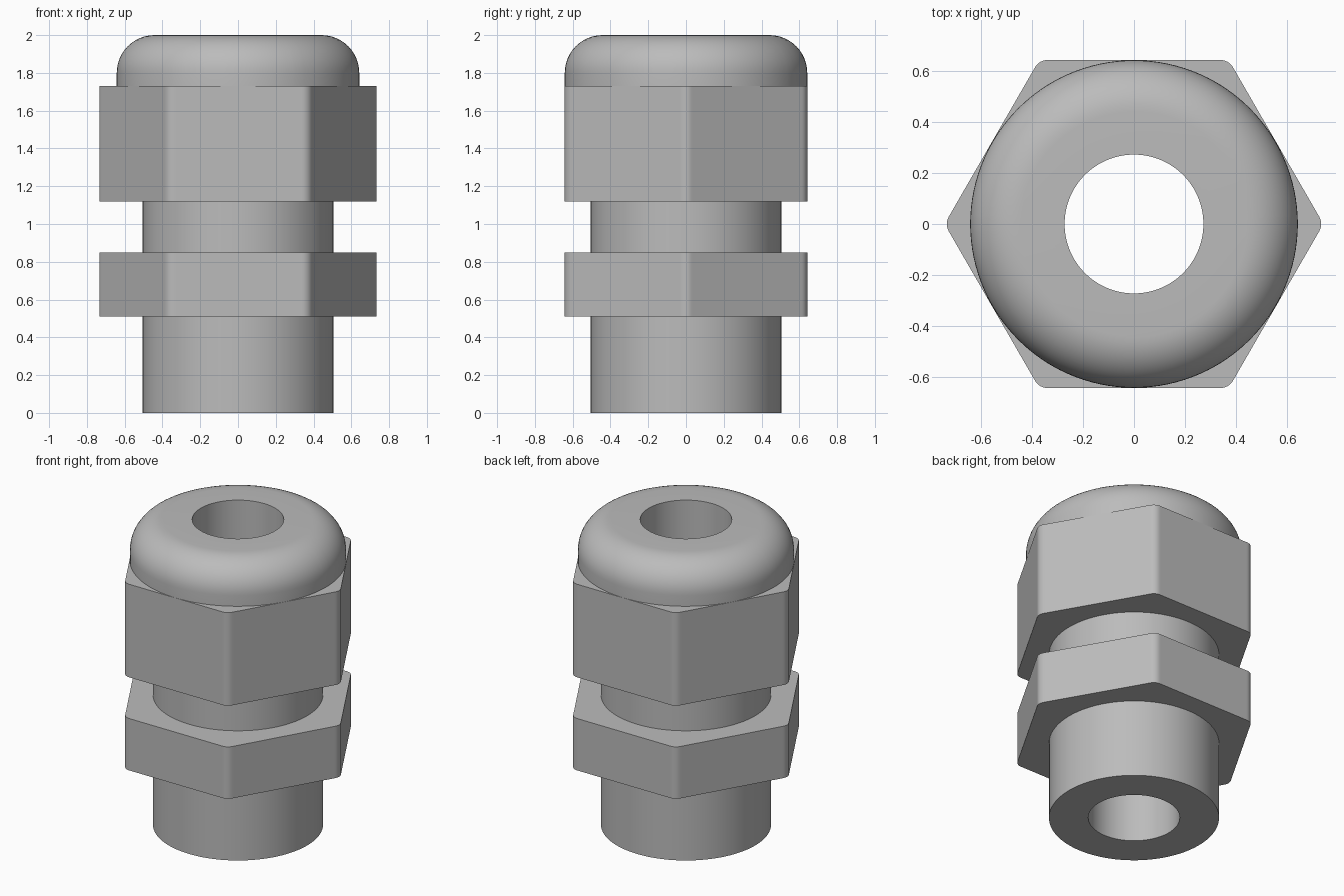
import bpy, bmesh, math

if "Cube" in bpy.data.objects:
    bpy.data.objects.remove(bpy.data.objects["Cube"])

APOTHEM, FILLET = 0.643, 0.058      # hexagon half width and corner rounding
BORE, SHAFT, CAP = 0.272, 0.505, 0.642

# Shared angles: even steps plus extra ones around the rounded hexagon corners
centre = (APOTHEM - FILLET) / math.cos(math.radians(30))
tangent = math.degrees(math.atan2(centre / 2, APOTHEM))
tangent = 30 - tangent              # half angle covered by a corner arc
ANGLES = sorted({float(a) for a in range(0, 360, 3)} |
                {round((60 * k + s * tangent * i / 4) % 360, 5)
                 for k in range(6) for s in (-1, 1) for i in range(1, 5)})

grey = bpy.data.materials.new("grey plastic")
grey.diffuse_color = (0.50, 0.50, 0.50, 1)
grey.use_nodes = True
grey.node_tree.nodes["Principled BSDF"].inputs["Base Color"].default_value = grey.diffuse_color


def circle(r):
    return lambda a: r


def hexagon(a):
    """Radius of the rounded hexagon at angle a."""
    d = abs((a + 30) % 60 - 30)
    if d >= tangent - 1e-4:
        return APOTHEM / math.cos(math.radians(30 - d))
    d = math.radians(d)
    return centre * math.cos(d) + math.sqrt(FILLET ** 2 - (centre * math.sin(d)) ** 2)


def loft(name, sections):
    """Skin a list of (radius function, height) rings, outside listed bottom to top."""
    bm = bmesh.new()
    rings = []
    for radius, z in sections:
        rings.append([bm.verts.new((radius(a) * math.cos(math.radians(a)),
                                    radius(a) * math.sin(math.radians(a)), z))
                      for a in ANGLES])
    n = len(ANGLES)
    for lo, hi in zip(rings, rings[1:]):
        for i in range(n):
            j = (i + 1) % n
            bm.faces.new((lo[i], lo[j], hi[j], hi[i]))
    mesh = bpy.data.meshes.new(name)
    bm.to_mesh(mesh)
    bm.free()
    mesh.materials.append(grey)
    obj = bpy.data.objects.new(name, mesh)
    bpy.context.collection.objects.link(obj)
    bpy.ops.object.select_all(action='DESELECT')
    obj.select_set(True)
    bpy.context.view_layer.objects.active = obj
    bpy.ops.object.shade_smooth_by_angle(angle=math.radians(30))


bore, shaft, cap = circle(BORE), circle(SHAFT), circle(CAP)

# Lower sleeve with its ring-shaped end, and the neck between the nuts
loft("lower_sleeve", [(bore, 0), (shaft, 0), (shaft, 0.51)])
loft("neck", [(shaft, 0.85), (shaft, 1.12)])

# Hexagonal nuts
loft("lower_nut", [(shaft, 0.51), (hexagon, 0.51), (hexagon, 0.85), (shaft, 0.85)])
loft("upper_nut", [(shaft, 1.12), (hexagon, 1.12), (hexagon, 1.73), (cap, 1.73)])

# Domed cap with a rounded shoulder
R = 0.2
dome = [(cap, 1.73)]
for i in range(13):
    t = math.pi / 2 * i / 12
    dome.append((circle(CAP - R + R * math.cos(t)), 2 - R + R * math.sin(t)))
loft("domed_cap", dome + [(bore, 2)])

# Straight bore through the whole fitting
loft("bore", [(bore, 2), (bore, 0)])
